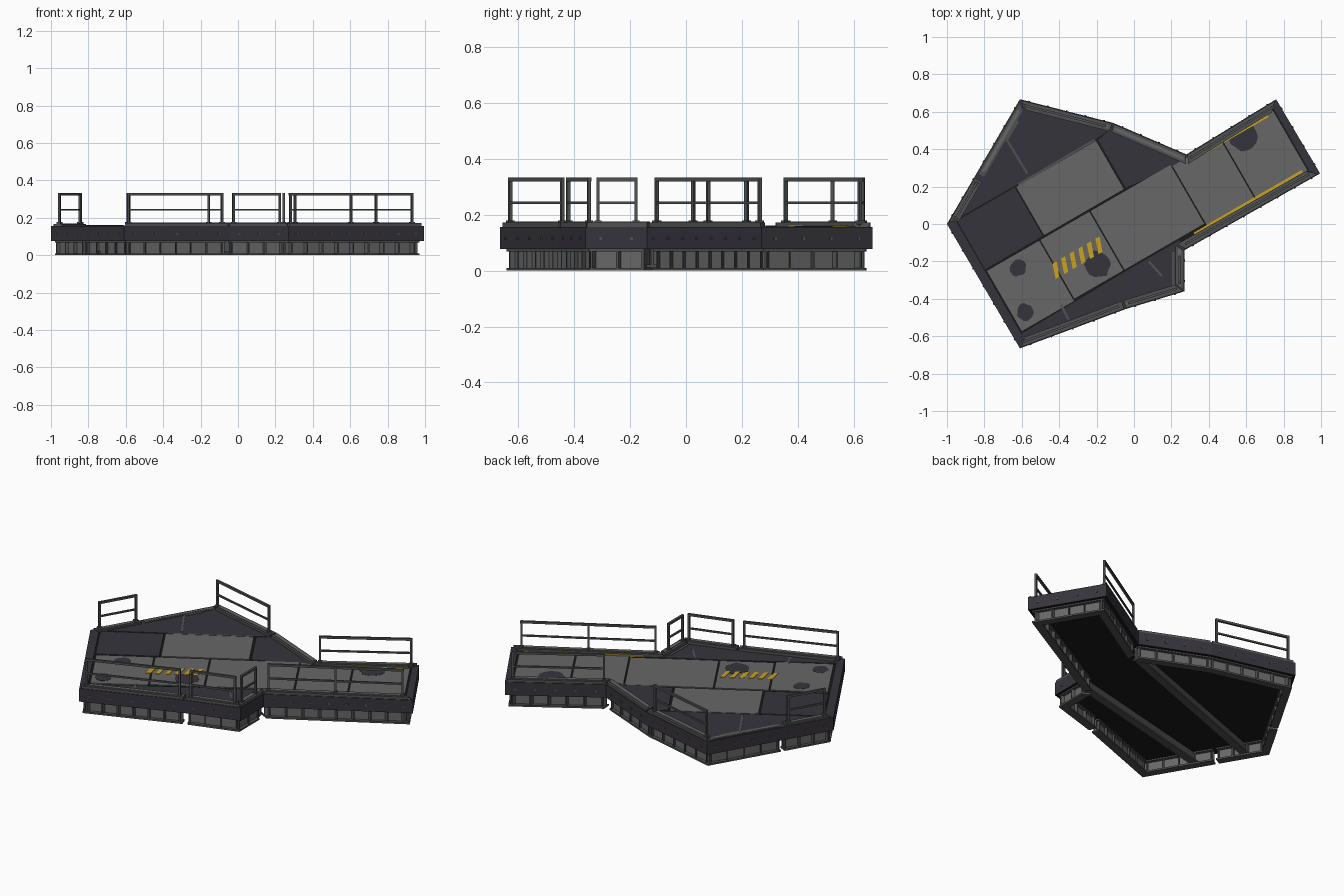
import bpy, bmesh, math, random
from mathutils import Vector as V

if "Cube" in bpy.data.objects:
    bpy.data.objects.remove(bpy.data.objects["Cube"])
random.seed(4)

def mat(name, r, g, b):
    m = bpy.data.materials.new(name)
    m.diffuse_color = (r, g, b, 1)
    m.use_nodes = True
    m.node_tree.nodes["Principled BSDF"].inputs["Base Color"].default_value = m.diffuse_color
    return m
LIGHT = mat("plate_grey", .135, .135, .137)
DARK = mat("dark_plate", .037, .034, .045)
TRIM = mat("trim_grey", .080, .083, .084)
BLACK = mat("underside_black", .010, .010, .011)
YELLOW = mat("hazard_yellow", .60, .37, .012)

# Outline of the platform, clockwise from the back left corner
OUT = [V(p) for p in [(-.61, .667), (-.11, .54), (.28, .372), (.76, .667), (.995, .27),
                      (.27, -.14), (.27, -.36), (-.045, -.455), (-.61, -.665), (-1, 0)]]
AB, BC, CD, DE, EF, FG, GH, HI, IJ, JA = range(10)
N = 10
U, W = V((math.cos(math.pi/6), .5)), V((-.5, math.cos(math.pi/6)))

def uv(u, v):
    return U*u + W*v

def inward(i):
    d = (OUT[(i+1) % N] - OUT[i]).normalized()
    return V((d.y, -d.x))

def offset(d):
    """Outline moved inward by d with mitred corners."""
    res = []
    for i in range(N):
        a, b = inward(i-1), inward(i)
        res.append(OUT[i] + (a+b) * (d / (1 + a.dot(b))))
    return res

class Part:
    """Collects prisms into one object."""
    def __init__(self, name, *mats):
        self.name, self.mats, self.bm = name, mats, bmesh.new()

    def prism(self, pts, z0, z1, top=0, side=0, bottom=0):
        area = sum(p.x*q.y - q.x*p.y for p, q in zip(pts, pts[1:] + pts[:1]))
        if area < 0:
            pts = pts[::-1]
        lo = [self.bm.verts.new((p.x, p.y, z0)) for p in pts]
        hi = [self.bm.verts.new((p.x, p.y, z1)) for p in pts]
        self.bm.faces.new(lo[::-1]).material_index = bottom
        self.bm.faces.new(hi).material_index = top
        n = len(pts)
        for i in range(n):
            j = (i+1) % n
            self.bm.faces.new((lo[i], lo[j], hi[j], hi[i])).material_index = side

    def strip(self, i, d0, d1, z0, z1, t0=0, t1=1):
        """Mitred strip along edge i between two inward offsets."""
        a, b = offset(d0), offset(d1)
        j = (i+1) % N
        self.prism([a[i].lerp(a[j], t0), a[i].lerp(a[j], t1),
                    b[i].lerp(b[j], t1), b[i].lerp(b[j], t0)], z0, z1)

    def bar(self, p, q, w, z0, z1):
        n = (q-p).normalized()
        n = V((-n.y, n.x)) * (w/2)
        self.prism([p-n, q-n, q+n, p+n], z0, z1)

    def done(self):
        me = bpy.data.meshes.new(self.name)
        self.bm.to_mesh(me)
        self.bm.free()
        for m in self.mats:
            me.materials.append(m)
        bpy.context.collection.objects.link(bpy.data.objects.new(self.name, me))

# Deck slab: dark fascia, black seams on top and black underside
s = Part("deck_slab", DARK, BLACK)
s.prism(OUT, .077, .152, top=1, side=0, bottom=1)
s.done()
s = Part("fascia_top_rim", DARK)
for i in range(N):
    s.strip(i, 0, .03, .150, .157)
s.done()

# Fascia bolts
s = Part("fascia_bolts", TRIM)
for i in range(N):
    p, q = OUT[i], OUT[(i+1) % N]
    n = max(2, round((q-p).length / .11))
    d, o = (q-p).normalized(), -inward(i)
    for k in range(n):
        c = p.lerp(q, (k+.5)/n)
        s.prism([c-d*.005, c+d*.005, c+d*.005+o*.004, c-d*.005+o*.004], .110, .120)
s.done()

# Light floor plates: u range, v range along the 30 degree axis
G = .004
s = Part("light_floor_plates", LIGHT)
for u0, u1, v0, v1 in [(-.45, .05, .185, .49), (-.17, .33, -.19, .18), (-.48, -.17, -.19, .18),
                       (-.81, -.48, -.2, .18), (.33, .63, -.22, .17), (.63, .95, -.22, .17)]:
    s.prism([uv(u0+G, v0+G), uv(u1-G, v0+G), uv(u1-G, v1-G), uv(u0+G, v1-G)], .15, .158)
s.done()

# Dark floor plates
I4 = offset(.03)
s = Part("dark_floor_plates", DARK)
for p in [[uv(-.81, .189), uv(-.455, .189), uv(-.455, .488), uv(-.81, .488)],
          [I4[JA], I4[AB], I4[BC], uv(.05, .496), uv(-.81, .496)],
          [uv(.058, .19), I4[CD], I4[BC], uv(.058, .485)],
          [I4[IJ], uv(-.815, -.208), uv(-.175, -.197), uv(.17, -.197), I4[GH], I4[HI]],
          [I4[IJ], uv(-.817, -.205), uv(-.817, .488), I4[JA]],
          [uv(.955, -.23), uv(.97, -.23), uv(.97, .17), uv(.955, .17)]]:
    s.prism(p, .15, .157)
s.done()

# Narrow seam strips on the dark plates
s = Part("seam_strips", TRIM)
for a, b, c, d in [(-.68, .45, -.57, .27), (-.68, .45, -.62, .55), (-.62, .21, -.21, .45),
                   (-.39, -.43, -.35, -.51), (.08, -.2, .15, -.28), (.21, -.15, .21, -.33)]:
    s.bar(V((a, b)), V((c, d)), .012, .15, .159)
s.done()

# Dark worn patches
s = Part("worn_patches", DARK)
for x, y, r in [(.59, .465, .08), (-.62, -.235, .045), (-.58, -.47, .046), (-.195, -.215, .072)]:
    s.prism([V((x, y)) + V((math.cos(a), math.sin(a))) * r * random.uniform(.85, 1.1)
             for a in [k*math.tau/14 for k in range(14)]], .157, .1592)
s.done()

# Yellow edge lines and hazard stripes
s = Part("yellow_markings", YELLOW)
s.bar(uv(.50, .143), uv(.91, .143), .014, .155, .162)
s.bar(uv(.25, -.205), uv(.92, -.205), .014, .155, .162)
for k in range(6):
    u = -.51 + k*.053
    s.prism([uv(u, -.045), uv(u+.025, -.045), uv(u+.052, .035), uv(u+.027, .035)], .157, .1605)
s.done()

# Raised curbs with an inner top strip
s, t = Part("curbs", TRIM), Part("curb_top_strips", LIGHT)
for i in (AB, BC, CD, EF, FG, GH, HI):
    s.strip(i, .004, .048, .15, .172, .012, .988)
    t.strip(i, .018, .034, .17, .1755, .04, .96)
s.strip(JA, .004, .048, .15, .166, .02, .37)
s.strip(JA, .010, .044, .15, .160, .41, .98)
t.strip(JA, .018, .034, .16, .169, .04, .36)
t.strip(JA, .018, .034, .155, .162, .44, .95)
s.done()
t.done()

# Perimeter support beams: flange, web and stiffeners, broken at the gaps
f, w, st = Part("beam_flanges", TRIM), Part("beam_webs", LIGHT), Part("beam_stiffeners", TRIM)
RUNS = [(AB, 0, 1), (BC, 0, .96), (CD, .04, 1), (DE, 0, 1), (EF, 0, .97), (FG, .1, 1),
        (GH, 0, .96), (HI, .03, 1), (IJ, 0, .575), (IJ, .605, 1), (JA, 0, .375), (JA, .405, 1)]
for i, t0, t1 in RUNS:
    f.strip(i, .018, .064, 0, .010, t0, t1)
    f.strip(i, .018, .064, .069, .078, t0, t1)
    w.strip(i, .037, .045, .008, .072, t0, t1)
    L = (OUT[(i+1) % N] - OUT[i]).length * (t1-t0)
    n = max(1, round(L / .105))
    h = .004 / L * (t1-t0)
    for k in range(n+1):
        c = t0 + (t1-t0) * (.03 + .94*k/n)
        st.strip(i, .022, .060, .008, .072, c-h, c+h)
for p in (f, w, st):
    p.done()

# Beams crossing the underside
s = Part("underside_beams", TRIM)
for a, b in [(OUT[CD] + V((-.03, -.05)), V((-.89, -.10))), (OUT[FG] + V((-.03, .02)), V((-.75, -.36)))]:
    s.bar(a, b, .045, .012, .022)
    s.bar(a, b, .010, .02, .08)
s.done()

# Guard rails: edge, start and end fraction, number of spans
def guard_rail(name, i, t0, t1, spans):
    o = offset(.026)
    p, q = o[i].lerp(o[(i+1) % N], t0), o[i].lerp(o[(i+1) % N], t1)
    d = (q-p).normalized()
    r = Part(name, TRIM)
    r.bar(p - d*.006, q + d*.006, .013, .320, .333)
    r.bar(p, q, .009, .238, .248)
    for k in range(spans+1):
        c = p.lerp(q, k/spans)
        r.bar(c - d*.006, c + d*.006, .012, .160, .322)
        r.bar(c - d*.012, c + d*.012, .024, .165, .179)
    r.done()

for name, i, t0, t1, n in [("back_rail", AB, .03, .92, 1), ("arm_back_rail", CD, .05, .97, 1),
                           ("arm_front_rail", EF, .04, .95, 2), ("notch_rail", FG, .25, .88, 1),
                           ("front_short_rail", GH, .07, .90, 1), ("front_long_rail", HI, .06, .98, 1),
                           ("left_rail", JA, .04, .34, 1)]:
    guard_rail(name, i, t0, t1, n)
